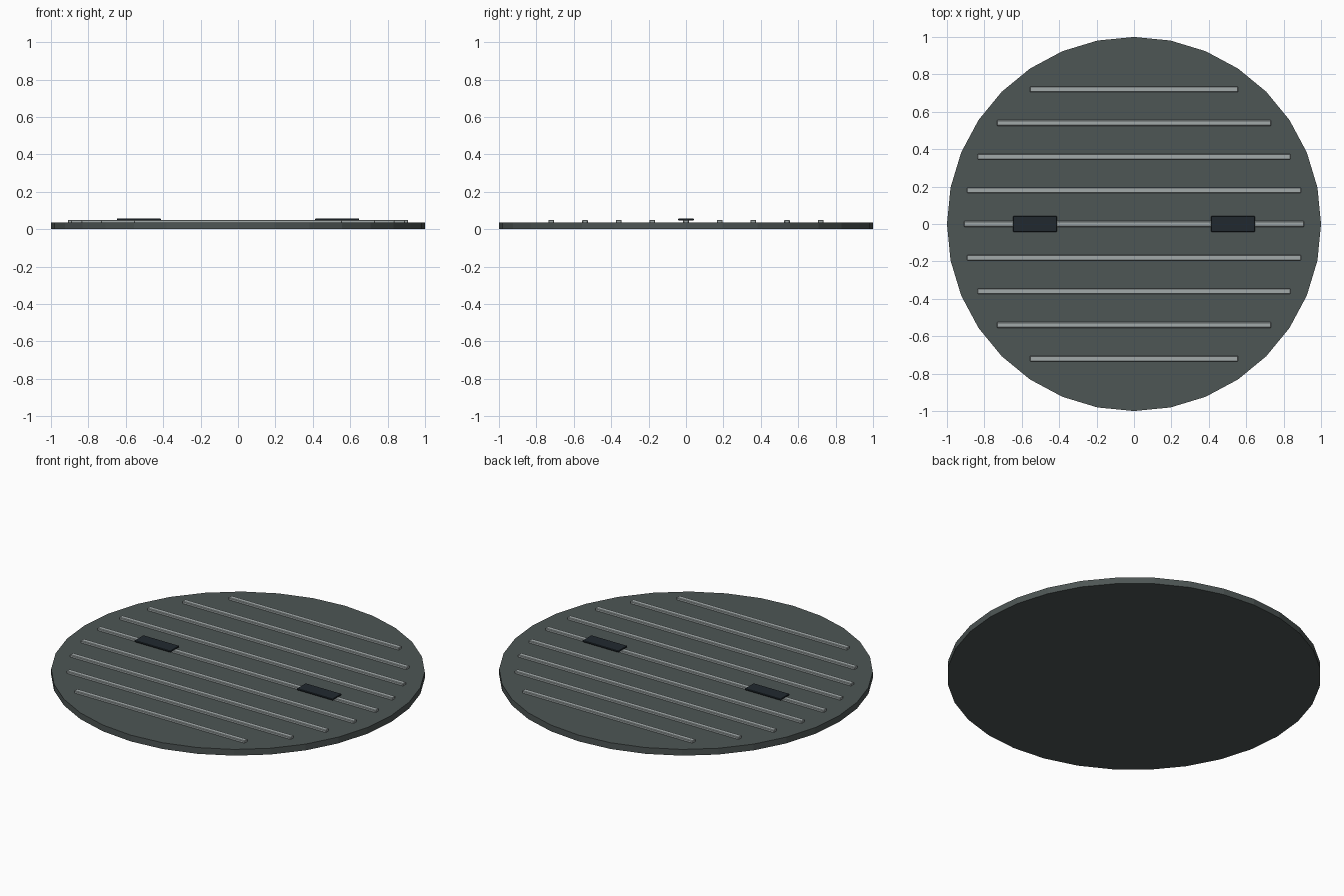
import bpy, math

if "Cube" in bpy.data.objects:
    bpy.data.objects.remove(bpy.data.objects["Cube"])

def mat(name, rgb):
    m = bpy.data.materials.new(name)
    m.diffuse_color = (*rgb, 1)
    m.use_nodes = True
    m.node_tree.nodes["Principled BSDF"].inputs["Base Color"].default_value = m.diffuse_color
    return m

cover_mat = mat("dark_iron", (0.075, 0.092, 0.09))
rib_mat = mat("worn_steel", (0.36, 0.40, 0.40))
slot_mat = mat("black_slot", (0.015, 0.022, 0.028))

def box(name, x, y, z0, z1, sx, sy, m, bevel):
    bpy.ops.mesh.primitive_cube_add(size=1, location=(x, y, (z0 + z1) / 2))
    o = bpy.context.object
    o.name = name
    o.scale = (sx, sy, z1 - z0)
    bpy.ops.object.transform_apply(location=False, rotation=False, scale=True)
    o.data.materials.append(m)
    b = o.modifiers.new("edge", 'BEVEL')
    b.width = bevel
    b.segments = 1
    return o

# round cover plate
bpy.ops.mesh.primitive_cylinder_add(vertices=32, radius=1, depth=0.037, location=(0, 0, 0.0185))
cover = bpy.context.object
cover.name = "cover_plate"
cover.data.materials.append(cover_mat)

# raised grip ribs, trimmed to an inner circle
for i in range(-4, 5):
    y = i * 0.18
    half = math.sqrt(0.91 ** 2 - y ** 2)
    box(f"grip_rib_{i + 5}", 0, y, 0.033, 0.05, 2 * half, 0.03, rib_mat, 0.003)

# lifting slots on the centre rib
for side, x in (("left", -0.53), ("right", 0.53)):
    box(f"lift_slot_{side}", x, 0, 0.048, 0.057, 0.235, 0.083, slot_mat, 0.002)
